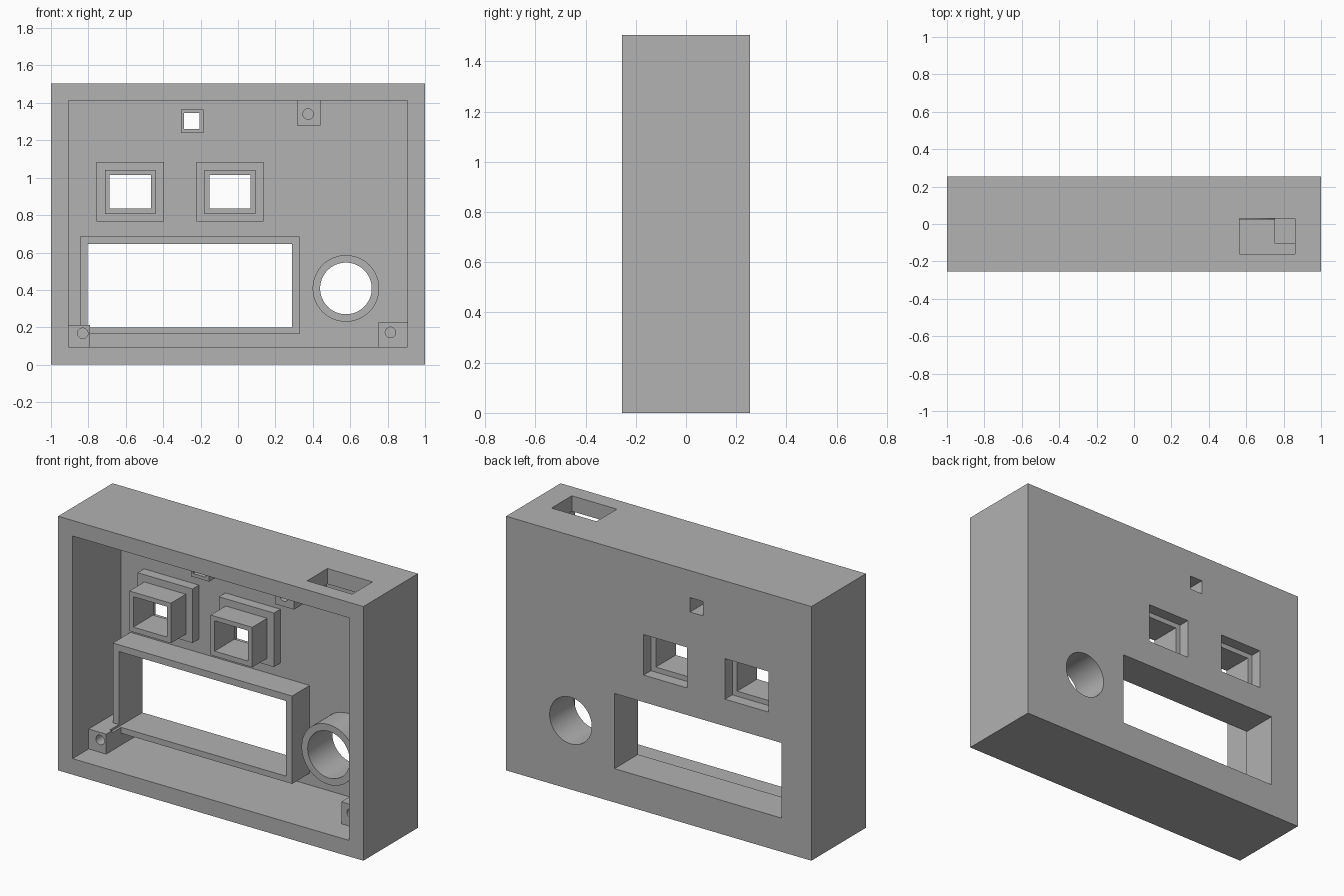
import bpy
import bmesh
import math
from mathutils import Matrix, Vector

cube = bpy.data.objects.get("Cube")
if cube:
    bpy.data.objects.remove(cube, do_unlink=True)

# One plain grey for the whole enclosure
grey = bpy.data.materials.new("plain grey")
grey.use_nodes = True
colour = (0.445, 0.445, 0.445, 1)
grey.diffuse_color = colour
grey.node_tree.nodes["Principled BSDF"].inputs["Base Color"].default_value = colour

BACK = 0.255       # outer back face
ROOT = 0.22        # depth inside the back wall where the fittings are rooted
FAR = 0.4          # beyond the case, for through cuts


def add_object(name, bm):
    mesh = bpy.data.meshes.new(name)
    bm.to_mesh(mesh)
    bm.free()
    mesh.materials.append(grey)
    obj = bpy.data.objects.new(name, mesh)
    bpy.context.collection.objects.link(obj)
    return obj


def box(name, x, y, z):
    """Box from (min, max) pairs."""
    bm = bmesh.new()
    size = Vector((x[1] - x[0], y[1] - y[0], z[1] - z[0]))
    centre = Vector((sum(x), sum(y), sum(z))) / 2
    bmesh.ops.create_cube(bm, size=1, matrix=Matrix.Translation(centre) @ Matrix.Diagonal(size.to_4d()))
    return add_object(name, bm)


def rod(name, x, z, radius, y, sides=64):
    """Cylinder running front to back."""
    bm = bmesh.new()
    place = Matrix.Translation((x, sum(y) / 2, z)) @ Matrix.Rotation(math.pi / 2, 4, "X")
    bmesh.ops.create_cone(bm, cap_ends=True, segments=sides, radius1=radius, radius2=radius,
                          depth=y[1] - y[0], matrix=place)
    return add_object(name, bm)


def cut(obj, cutters):
    """Subtract the cutters and bake the result into the mesh."""
    for cutter in cutters:
        mod = obj.modifiers.new("cut", "BOOLEAN")
        mod.operation = "DIFFERENCE"
        mod.solver = "EXACT"
        mod.object = cutter
    bpy.context.view_layer.update()
    graph = bpy.context.evaluated_depsgraph_get()
    baked = bpy.data.meshes.new_from_object(obj.evaluated_get(graph))
    obj.modifiers.clear()
    obj.data = baked


parts, cutters = [], []

# Openings shared by the wall and the fittings behind it
window = box("window_cutter", (-0.805, 0.29), (-0.05, FAR), (0.2, 0.645))
dial = rod("dial_cutter", 0.577, 0.408, 0.138, (-0.2, FAR))
lamp = box("lamp_cutter", (-0.29, -0.205), (-0.2, FAR), (1.26, 1.345))
cutters += [window, dial, lamp]

# Hollow case, open at the front, with a slot in the top
case = box("case", (-1, 1), (-BACK, BACK), (0, 1.505))
cavity = box("cavity_cutter", (-0.905, 0.905), (-FAR, 0.2), (0.095, 1.413))
slot = box("slot_cutter", (0.565, 0.86), (-0.16, 0.03), (1.3, 1.7))
cutters += [cavity, slot]
case_cuts = [cavity, slot, window, dial, lamp]

# Window frame
frame = box("window_frame", (-0.845, 0.33), (0.035, ROOT), (0.165, 0.685))
cut(frame, [window])
parts.append(frame)

# Dial tube
tube = rod("dial_tube", 0.577, 0.408, 0.178, (0.025, ROOT))
cut(tube, [dial])
parts.append(tube)

# Lamp socket
socket = box("lamp_socket", (-0.305, -0.185), (-0.005, ROOT), (1.24, 1.365))
cut(socket, [lamp])
parts.append(socket)

# Two stepped button housings: wide flange at the wall, narrow sleeve in front
for side, cx in (("right", -0.576), ("left", -0.043)):
    def span(half):
        return (cx - half, cx + half)

    hole = box("button_hole_cutter", span(0.11), (-0.2, FAR), (0.835, 1.015))
    recess = box("button_recess_cutter", span(0.142), (0.187, FAR), (0.805, 1.045))
    flange = box(side + "_button_flange", span(0.18), (0.14, ROOT), (0.765, 1.085))
    sleeve = box(side + "_button_sleeve", span(0.136), (0.0, 0.15), (0.805, 1.042))
    cut(flange, [hole, recess])
    cut(sleeve, [hole])
    parts += [flange, sleeve]
    cutters += [hole, recess]
    case_cuts += [hole, recess]

# Screw posts with blind holes: x span, z span, hole centre
posts = {
    "lower_right_post": ((-0.95, -0.79), (0.05, 0.213), (-0.83, 0.168)),
    "lower_left_post": ((0.75, 0.95), (0.05, 0.225), (0.815, 0.173)),
    "top_post": ((0.315, 0.44), (1.28, 1.45), (0.375, 1.34)),
}
for name, (x, z, centre) in posts.items():
    post = box(name, x, (-0.105, ROOT), z)
    screw = rod("screw_cutter", *centre, 0.028, (-0.3, 0.034), 32)
    cut(post, [screw, window])
    parts.append(post)
    cutters.append(screw)

cut(case, case_cuts)
parts.append(case)

for cutter in cutters:
    bpy.data.objects.remove(cutter, do_unlink=True)

# Smooth the round walls, keep the corners sharp
bpy.ops.object.select_all(action="DESELECT")
for part in parts:
    part.select_set(True)
bpy.context.view_layer.objects.active = case
bpy.ops.object.shade_smooth_by_angle(angle=math.radians(30))
